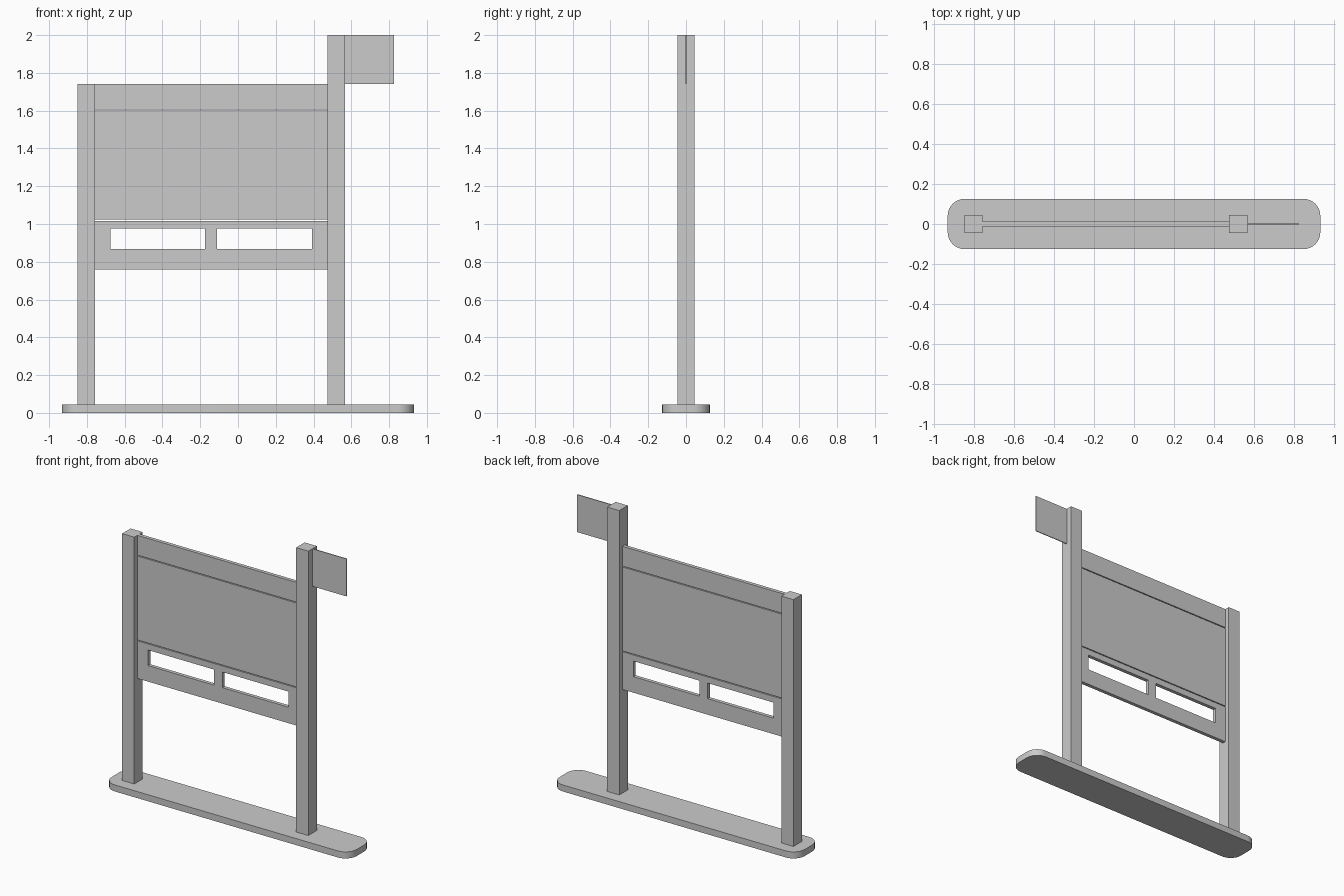
import bpy, bmesh, math

if "Cube" in bpy.data.objects:
    bpy.data.objects.remove(bpy.data.objects["Cube"])


def make_object(name, bm):
    bmesh.ops.recalc_face_normals(bm, faces=bm.faces)
    mesh = bpy.data.meshes.new(name)
    bm.to_mesh(mesh)
    bm.free()
    obj = bpy.data.objects.new(name, mesh)
    bpy.context.collection.objects.link(obj)
    return obj


def extrude_faces(bm, vec):
    res = bmesh.ops.extrude_face_region(bm, geom=bm.faces[:])
    verts = [g for g in res["geom"] if isinstance(g, bmesh.types.BMVert)]
    bmesh.ops.translate(bm, verts=verts, vec=vec)


def slab(name, xs, zs, half_depth, holes=()):
    """Upright slab on a grid of xs and zs; cells listed in holes stay open."""
    bm = bmesh.new()
    grid = [[bm.verts.new((x, -half_depth, z)) for z in zs] for x in xs]
    for i in range(len(xs) - 1):
        for k in range(len(zs) - 1):
            if (i, k) not in holes:
                bm.faces.new((grid[i][k], grid[i + 1][k],
                              grid[i + 1][k + 1], grid[i][k + 1]))
    extrude_faces(bm, (0, 2 * half_depth, 0))
    return make_object(name, bm)


def rounded_plate(name, hx, hy, height, radius, steps=8):
    bm = bmesh.new()
    verts = []
    for q, (sx, sy) in enumerate([(1, 1), (-1, 1), (-1, -1), (1, -1)]):
        for s in range(steps + 1):
            a = math.pi / 2 * (q + s / steps)
            verts.append(bm.verts.new((sx * (hx - radius) + radius * math.cos(a),
                                       sy * (hy - radius) + radius * math.sin(a), 0)))
    bm.faces.new(verts)
    extrude_faces(bm, (0, 0, height))
    return make_object(name, bm)


BASE_H = 0.045
LEFT, RIGHT = -0.757, 0.475     # inner faces of the posts
POST = 0.092                    # post width
BOARD = 0.0125                  # half thickness of the boards
GAP = 0.003                     # half of the seam between boards

# Base plate with rounded corners
base = rounded_plate("base_plate", 0.932, 0.126, BASE_H, 0.085)
for poly in base.data.polygons:
    poly.use_smooth = False
bpy.context.view_layer.objects.active = base
base.select_set(True)
bpy.ops.object.shade_smooth_by_angle(angle=math.radians(30))

# Two square posts, the right one taller
slab("left_post", [LEFT - POST, LEFT], [BASE_H, 1.742], POST / 2)
slab("right_post", [RIGHT, RIGHT + POST], [BASE_H, 2.0], POST / 2)

# Thin flag sign on the tall post
slab("flag_sign", [RIGHT + POST, 0.826], [1.742, 2.0], 0.003)

# Header board and main display board
slab("header_board", [LEFT, RIGHT], [1.603 + GAP, 1.742], BOARD)
slab("display_board", [LEFT, RIGHT], [1.02 + GAP, 1.603 - GAP], BOARD)

# Lower board with two open slots
slab("slotted_board", [LEFT, -0.676, -0.174, -0.11, 0.392, RIGHT],
     [0.758, 0.868, 0.975, 1.02 - GAP], BOARD, holes={(1, 1), (3, 1)})
